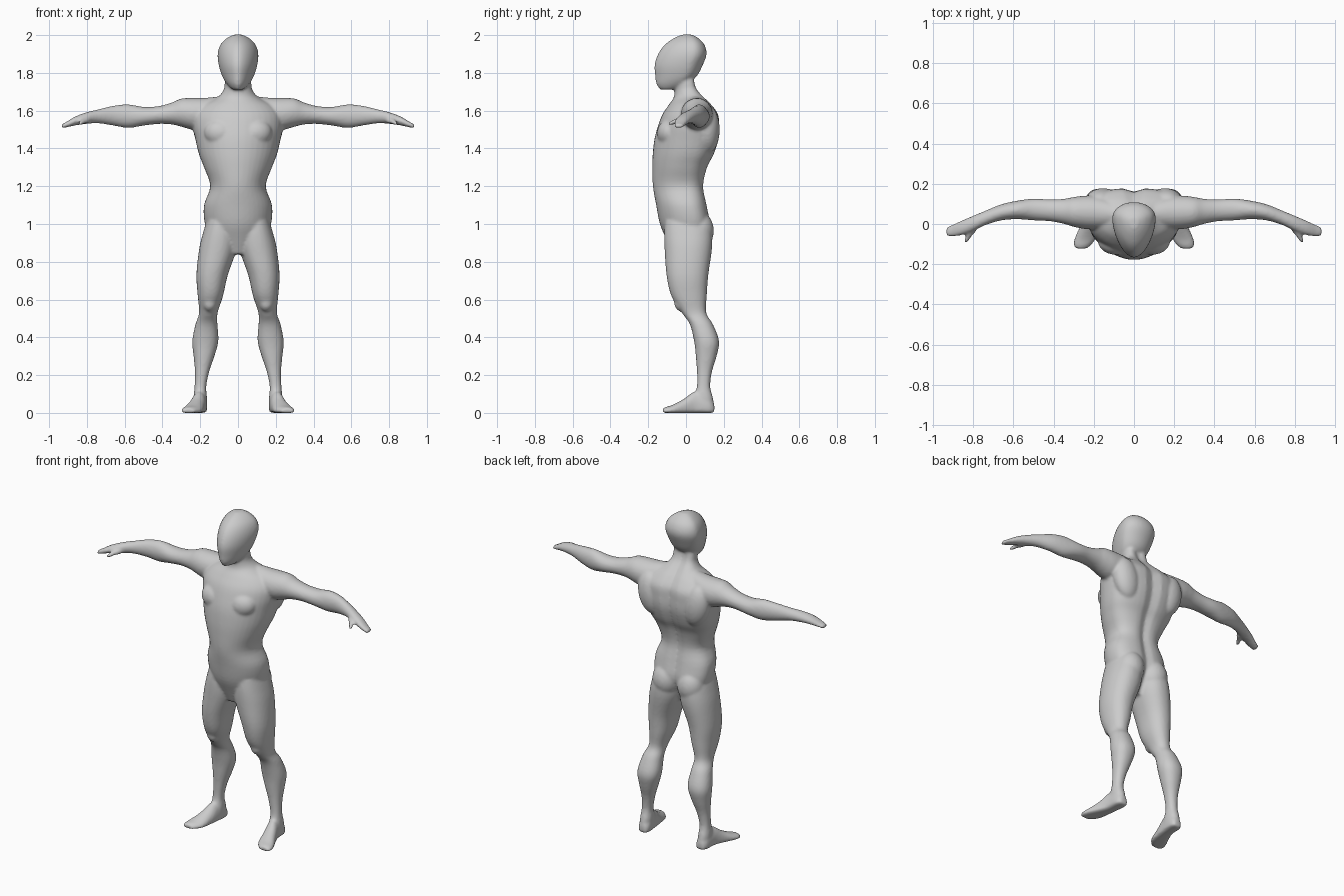
import bpy, bmesh
from math import sin, cos, pi, exp, copysign
from mathutils import Matrix, Vector

bm = bmesh.new()


def smooth_rows(rows, n=4):
    """Catmull-Rom interpolation between the given section rows."""
    out = []
    for i in range(len(rows) - 1):
        a, b, c, d = (rows[min(max(i + k, 0), len(rows) - 1)] for k in (-1, 0, 1, 2))
        for j in range(n):
            t = j / n
            out.append([0.5 * (2 * q + (r - p) * t + (2 * p - 5 * q + 4 * r - s) * t * t
                               + (3 * q - p - 3 * r + s) * t ** 3)
                        for p, q, r, s in zip(a, b, c, d)])
    return out + [rows[-1]]


def loft(rows, place, n_lo=2.0, n_hi=2.0, mid=0.5, groove=0.0, seg=40):
    """Rows: position, centre u, radius u, low v, high v."""
    rings = []
    for p, cu, ru, lo, hi in smooth_rows(rows):
        vm = lo + (hi - lo) * mid
        ring = []
        for k in range(seg):
            c, s = cos(2 * pi * k / seg), sin(2 * pi * k / seg)
            e = 2 / (n_hi if s > 0 else n_lo)
            u = cu + ru * copysign(abs(c) ** e, c)
            v = vm + (hi - vm if s > 0 else vm - lo) * copysign(abs(s) ** e, s)
            if s > 0:
                v -= groove * exp(-((u - cu) / 0.03) ** 2)
            ring.append(bm.verts.new(place(u, v, p)))
        rings.append(ring)
    faces = [bm.faces.new(rings[0]), bm.faces.new(rings[-1])]
    for a, b in zip(rings, rings[1:]):
        for k in range(seg):
            faces.append(bm.faces.new((a[k], a[(k + 1) % seg], b[(k + 1) % seg], b[k])))
    bmesh.ops.recalc_face_normals(bm, faces=faces)


def muscle(centre, radii, tilt=0.0):
    m = Matrix.Translation(centre) @ Matrix.Rotation(tilt, 4, 'Y') @ Matrix.Diagonal((*radii, 1))
    bmesh.ops.create_icosphere(bm, subdivisions=4, radius=1, matrix=m)


# torso and neck: rounded front, flat back with a spine groove
loft([(.84, 0, .06, -.07, .06), (.92, 0, .14, -.105, .10), (1.0, 0, .175, -.138, .128),
      (1.1, 0, .18, -.158, .112), (1.2, 0, .147, -.175, .095), (1.3, 0, .18, -.178, .115),
      (1.37, 0, .207, -.176, .15), (1.45, 0, .226, -.167, .175), (1.52, 0, .24, -.148, .178),
      (1.58, 0, .235, -.125, .172), (1.63, 0, .19, -.092, .138), (1.67, 0, .11, -.065, .10),
      (1.71, 0, .076, -.06, .066), (1.75, 0, .07, -.06, .052), (1.8, 0, .06, -.05, .05)],
     lambda u, v, p: (u, v, p), n_lo=2, n_hi=2.6, mid=.6, groove=.018)

# head: wide skull narrowing to the face
loft([(1.712, 0, .03, -.138, -.06), (1.74, 0, .058, -.157, 0), (1.78, 0, .083, -.163, .055),
      (1.84, 0, .102, -.167, .088), (1.9, 0, .108, -.148, .109), (1.95, 0, .093, -.112, .097),
      (1.985, 0, .058, -.062, .064), (2.003, 0, .02, -.02, .03)],
     lambda u, v, p: (u, v, p), n_lo=1.75, mid=.7)

for s in (1, -1):
    # leg
    loft([(1.02, .09, .075, -.11, .12), (.95, .096, .09, -.115, .137), (.865, .107, .099, -.113, .137),
          (.73, .137, .083, -.103, .118), (.62, .146, .067, -.078, .11), (.53, .157, .049, -.022, .107),
          (.47, .167, .058, .02, .142), (.38, .173, .069, .043, .175), (.3, .18, .055, .052, .162),
          (.22, .19, .038, .058, .138), (.14, .199, .031, .058, .128), (.08, .2, .036, .04, .143),
          (.03, .2, .036, .03, .147)],
         lambda u, v, p: (s * u, v, p), n_lo=2.2, n_hi=2.2)
    # foot, turned slightly outward
    loft([(.15, .198, .022, 0, .05), (.12, .2, .037, 0, .09), (.05, .206, .038, 0, .115),
          (-.01, .222, .045, 0, .075), (-.07, .242, .053, 0, .043), (-.105, .257, .043, 0, .032),
          (-.122, .262, .028, 0, .024)],
         lambda u, v, p: (s * u, p, v), n_lo=4, mid=.35)
    # shoulder, arm and palm
    loft([(.06, .045, .055, 1.54, 1.68), (.17, .055, .08, 1.51, 1.668), (.24, .058, .083, 1.5, 1.667),
          (.30, .06, .074, 1.515, 1.664), (.35, .063, .062, 1.527, 1.643), (.42, .068, .054, 1.53, 1.624),
          (.50, .072, .054, 1.521, 1.62), (.58, .07, .046, 1.509, 1.633), (.66, .058, .04, 1.521, 1.626),
          (.74, .03, .036, 1.533, 1.607), (.80, .003, .038, 1.53, 1.592), (.86, -.02, .036, 1.522, 1.57),
          (.91, -.035, .029, 1.511, 1.54), (.935, -.038, .022, 1.507, 1.527)],
         lambda u, v, p: (s * p, u, v))
    # thumb
    loft([(.005, .785, .02, 1.54, 1.575), (-.03, .80, .018, 1.533, 1.566),
          (-.065, .825, .015, 1.527, 1.553), (-.095, .838, .009, 1.522, 1.537)],
         lambda u, v, p: (s * u, p, v))
    # chest, shoulder blade, buttock and kneecap
    muscle((s * .09, -.085, 1.48), (.09, .068, .075), s * -.2)
    muscle((s * .155, .115, 1.5), (.082, .063, .13), s * .2)
    muscle((s * .085, .068, .965), (.082, .079, .1))
    muscle((s * .15, -.018, .585), (.04, .045, .05))

# fuse all parts into one smooth skin
mesh = bpy.data.meshes.new("body")
bm.to_mesh(mesh)
bm.free()
body = bpy.data.objects.new("body", mesh)
bpy.context.collection.objects.link(body)
remesh = body.modifiers.new("fuse", 'REMESH')
remesh.mode = 'VOXEL'
remesh.voxel_size = 0.008
remesh.use_smooth_shade = True
soften = body.modifiers.new("soften", 'SMOOTH')
soften.factor = 0.5
soften.iterations = 6
